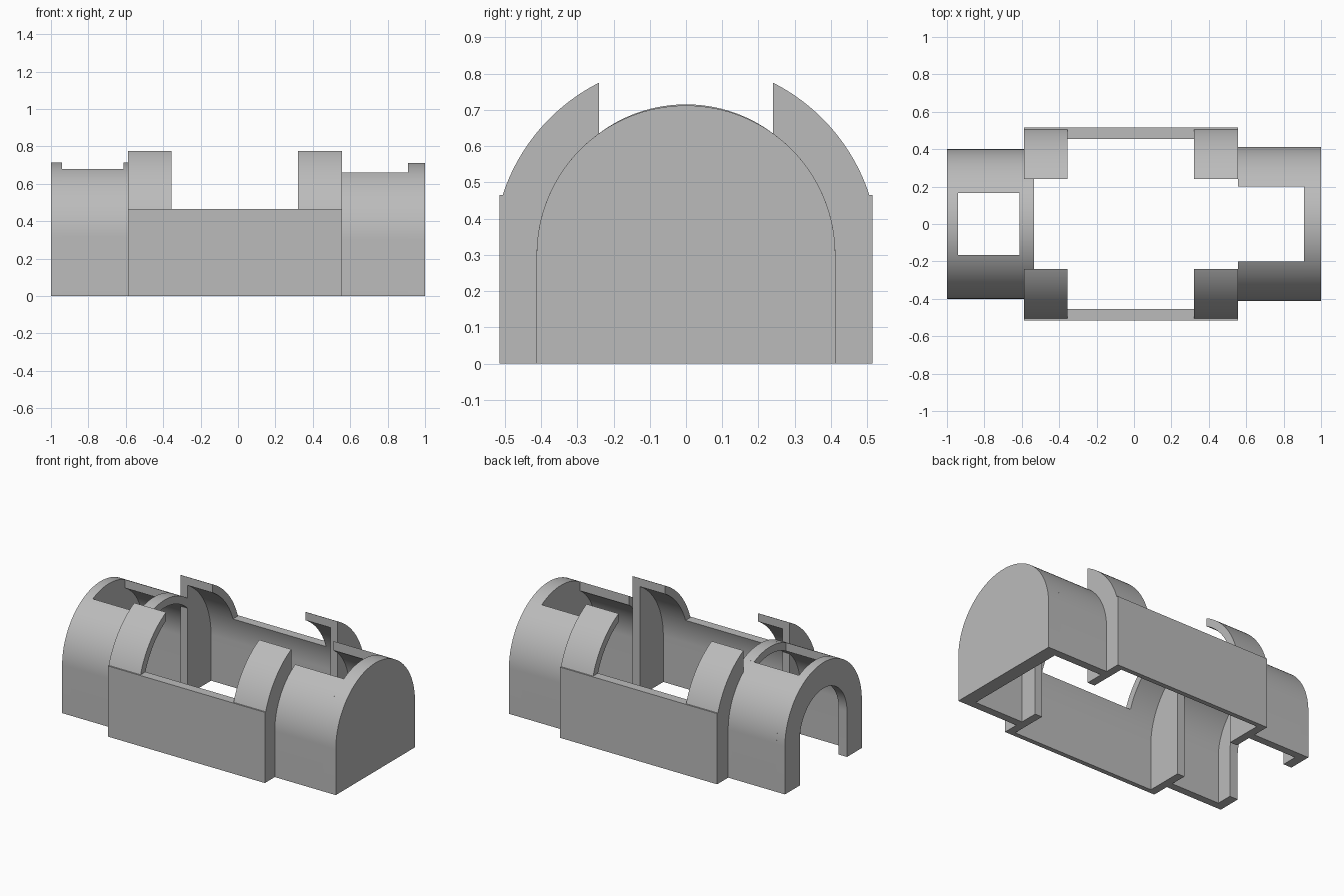
import bpy, bmesh
from math import sin, cos, acos, asin, pi, radians

if "Cube" in bpy.data.objects:
    bpy.data.objects.remove(bpy.data.objects["Cube"], do_unlink=True)

grey = bpy.data.materials.new("plain grey")
grey.use_nodes = True
colour = (0.5, 0.5, 0.5, 1)
grey.diffuse_color = colour
grey.node_tree.nodes["Principled BSDF"].inputs["Base Color"].default_value = colour


def arc(radius, centre, start, end, steps=32):
    """Points (y, z) along a circle standing on the middle line."""
    angles = [start + (end - start) * i / steps for i in range(steps + 1)]
    return [(radius * cos(a), centre + radius * sin(a)) for a in angles]


def arch(radius, centre):
    """Straight legs with a half round top."""
    return [(radius, 0)] + arc(radius, centre, 0, pi, 64) + [(-radius, 0)]


def half_shell(outer, inner, centre, cut):
    """One side of a vault, sliced upright at y = cut."""
    return ([(outer, 0)] + arc(outer, centre, 0, acos(cut / outer))
            + arc(inner, centre, acos(cut / inner), 0) + [(inner, 0)])


def prism(name, profile, x0, x1):
    """Extrude a (y, z) profile along x."""
    bm = bmesh.new()
    ends = [[bm.verts.new((x, y, z)) for y, z in profile] for x in (x0, x1)]
    for ring in ends:
        bm.faces.new(ring)
    for i in range(len(profile)):
        j = (i + 1) % len(profile)
        bm.faces.new((ends[0][i], ends[0][j], ends[1][j], ends[1][i]))
    bmesh.ops.recalc_face_normals(bm, faces=bm.faces)
    mesh = bpy.data.meshes.new(name)
    bm.to_mesh(mesh)
    bm.free()
    mesh.materials.append(grey)
    mesh.shade_smooth()
    mesh.set_sharp_from_angle(angle=radians(30))
    obj = bpy.data.objects.new(name, mesh)
    bpy.context.collection.objects.link(obj)


def pair(name, profile, x0, x1):
    """The same part on the front and the back side."""
    prism("front_" + name, [(-y, z) for y, z in profile], x0, x1)
    prism("back_" + name, profile, x0, x1)


# Main sizes
SPRING, TOP = 0.30, 0.465
R_OUT, R_IN, GAP, WALL = 0.532, 0.484, 0.24, 0.515
X_RIGHT, X_LEFT = -0.587, 0.556
PLATE = 0.052
rise = TOP - SPRING
low_out, low_in = asin(rise / R_OUT), asin(rise / R_IN)
high_out, high_in = acos(GAP / R_OUT), acos(GAP / R_IN)

# Middle section: long walls, curved inside
wall = [(WALL, 0), (WALL, TOP)] + arc(R_IN, SPRING, low_in, 0, 16) + [(R_IN, 0)]
pair("middle_wall", wall, X_RIGHT, X_LEFT)

# Curved fins over the four corners
fin = arc(R_OUT, SPRING, low_out, high_out) + arc(R_IN, SPRING, high_in, low_in)
pair("right_fin", fin, X_RIGHT, -0.355)
pair("left_fin", fin, 0.322, X_LEFT)

# Bulkheads beside the central passage
bulkhead = [(GAP, 0), (WALL, 0), (WALL, TOP)] + arc(R_OUT, SPRING, low_out, high_out)
pair("right_bulkhead", bulkhead, X_RIGHT, X_RIGHT + PLATE)
pair("left_bulkhead", bulkhead, X_LEFT - PLATE, X_LEFT)

# Closed end section with open roof
pair("closed_end_shell", half_shell(0.412, 0.36, SPRING, 0.2), X_LEFT, 0.91)
prism("closed_end_wall", arch(0.412, SPRING), 0.91, 1)

# Doorway end section with a roof window
END_R, END_IN, END_C = 0.4, 0.35, 0.315
prism("doorway_wall", arch(END_R, END_C) + arch(0.245, SPRING)[::-1], -1, -0.94)
pair("doorway_end_shell", half_shell(END_R, END_IN, END_C, 0.167), -0.94, -0.612)
prism("roof_rib", arch(END_R, END_C) + arch(END_IN, END_C)[::-1], -0.612, X_RIGHT)

# Roof rib carried on through the passage
a, b = acos(GAP / END_R), acos(GAP / END_IN)
prism("passage_arch", arc(END_R, END_C, a, pi - a) + arc(END_IN, END_C, pi - b, b),
      X_RIGHT, X_RIGHT + PLATE)
